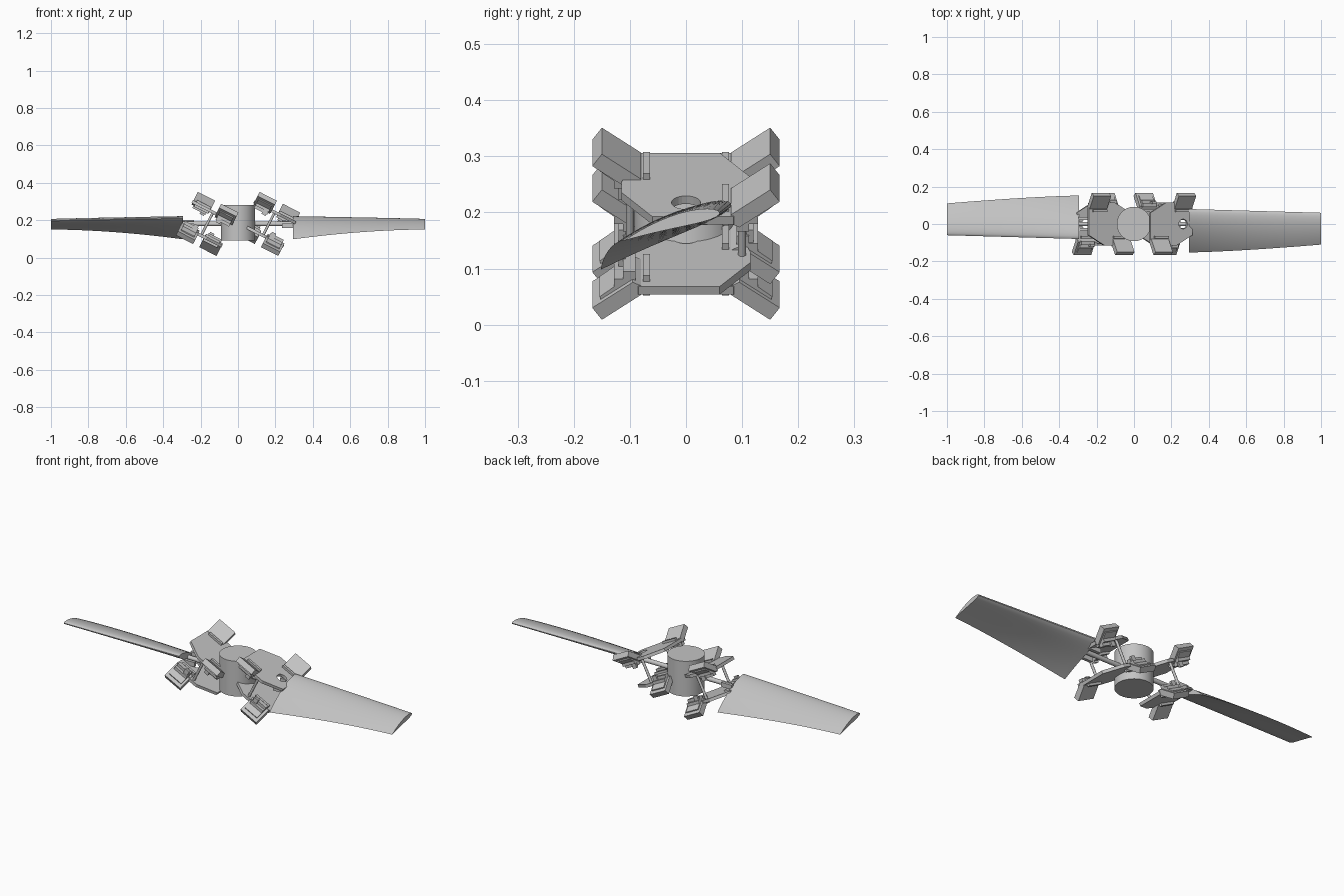
import bpy, bmesh, math
from mathutils import Vector, Matrix

cube = bpy.data.objects.get("Cube")
if cube:
    bpy.data.objects.remove(cube, do_unlink=True)

grey = bpy.data.materials.new("light_grey")
grey.use_nodes = True
COLOUR = (0.55, 0.55, 0.55, 1)
grey.diffuse_color = COLOUR
grey.node_tree.nodes["Principled BSDF"].inputs["Base Color"].default_value = COLOUR

TILT = Matrix.Rotation(math.radians(27), 3, 'Y')
MID = 0.18


def finish(bm, name, place=None, smooth=False):
    if place:
        for v in bm.verts:
            v.co = place(v.co)
    bmesh.ops.recalc_face_normals(bm, faces=bm.faces)
    mesh = bpy.data.meshes.new(name)
    bm.to_mesh(mesh)
    bm.free()
    ob = bpy.data.objects.new(name, mesh)
    bpy.context.collection.objects.link(ob)
    mesh.materials.append(grey)
    if smooth:
        bpy.ops.object.select_all(action='DESELECT')
        ob.select_set(True)
        bpy.context.view_layer.objects.active = ob
        bpy.ops.object.shade_smooth_by_angle(angle=math.radians(35))
    return ob


def extrude(bm, faces, offset):
    geo = bmesh.ops.extrude_face_region(bm, geom=faces)["geom"]
    bmesh.ops.translate(bm, vec=offset, verts=[g for g in geo if isinstance(g, bmesh.types.BMVert)])


def add_profile(bm, points, u0, u1):
    # (v, w) outline swept along u
    face = bm.faces.new([bm.verts.new((u0, v, w)) for v, w in points])
    extrude(bm, [face], (u1 - u0, 0, 0))


def add_box(bm, u0, u1, v0, v1, w0, w1):
    add_profile(bm, [(v0, w0), (v1, w0), (v1, w1), (v0, w1)], u0, u1)


def add_rod(bm, start, end, radius, sides=16):
    a, b = Vector(start), Vector(end)
    turn = (b - a).to_track_quat('Z', 'Y').to_matrix().to_4x4()
    bmesh.ops.create_cone(bm, cap_ends=True, segments=sides, radius1=radius, radius2=radius,
                          depth=(b - a).length, matrix=Matrix.Translation((a + b) / 2) @ turn)


# hub drum
bm = bmesh.new()
add_rod(bm, (0, 0, 0.09), (0, 0, 0.28), 0.092, 48)
finish(bm, "hub", smooth=True)


# tilted clamp plate with a round hole
OUTLINE = [(-.125, -.085), (-.125, .06), (-.03, .115), (.01, .115),
           (.125, .085), (.125, -.06), (.03, -.115), (-.01, -.115)]


def plate(name, place):
    bm = bmesh.new()
    rim = [(.07 + .026 * math.cos(i * math.tau / 24), .026 * math.sin(i * math.tau / 24)) for i in range(24)]
    edges = []
    for loop in (OUTLINE, rim):
        vs = [bm.verts.new((u, v, .062)) for u, v in loop]
        edges += [bm.edges.new((vs[i - 1], vs[i])) for i in range(len(vs))]
    bmesh.ops.triangle_fill(bm, use_beauty=True, edges=edges)
    extrude(bm, bm.faces[:], (0, 0, .016))
    # the outline faces stay flat, so the triangles can merge
    bmesh.ops.dissolve_limit(bm, angle_limit=.01, verts=bm.verts, edges=bm.edges)
    finish(bm, name, place)


# flared pad with stepped blocks
def pad(name, place):
    bm = bmesh.new()
    slab = [(-.08, .08), (-.15, .13), (-.167, .106), (-.095, .055), (-.08, .062)]
    add_profile(bm, slab, -.122, -.018)
    under = [(-.09, .066), (-.148, .105), (-.154, .090), (-.128, .070), (-.128, .055),
             (-.112, .055), (-.112, .040), (-.09, .040)]
    add_profile(bm, under, -.110, -.030)
    # clip bar beside the pad
    add_box(bm, -.105, -.02, -.077, -.064, .05, .09)
    add_box(bm, -.06, -.035, -.12, -.108, .03, .075)
    finish(bm, name, place)


for s, side in ((1, "left"), (-1, "right")):
    def frame(co, s=s):
        return Vector((s * .165, 0, MID)) + TILT @ Vector((co.x, s * co.y, co.z))

    for k, level in ((1, "upper"), (-1, "lower")):
        def level_frame(co, k=k, frame=frame):
            return frame(Vector((k * co.x, co.y, k * co.z)))

        plate(f"{side}_{level}_plate", level_frame)
        for q, end in ((1, "first"), (-1, "second")):
            def pad_frame(co, q=q, level_frame=level_frame):
                return level_frame(Vector((q * co.x, q * co.y, co.z)))
            pad(f"{side}_{level}_{end}_pad", pad_frame)

    # rods joining the two plates
    bm = bmesh.new()
    for v in (-.1, .1):
        add_rod(bm, (0, v, -.07), (0, v, .07), .007)
    finish(bm, f"{side}_tie_rods", frame, smooth=True)

    # blade shaft and lugs
    bm = bmesh.new()
    add_rod(bm, (s * .05, 0, MID), (s * .31, 0, MID), .012)
    for y in (-.03, .03):
        add_box(bm, s * .235, s * .3, y - .008, y + .008, MID - .012 + y / 3, MID + .012 + y / 3)
    finish(bm, f"{side}_blade_shaft", smooth=True)

    # twisted, tapered blade lofted from wing sections
    bm = bmesh.new()
    rings = []
    STEPS, N = 20, 14
    for i in range(STEPS + 1):
        t = i / STEPS
        lead = Vector((0, .08 - .02 * t, .2 + .016 * (1 - t)))
        trail = Vector((0, -.152 + .042 * t ** 1.4, .15 - .052 * (1 - t) ** 1.8))
        chord = trail - lead
        up = Vector((0, -chord.z, chord.y)).normalized()
        if up.z < 0:
            up = -up
        size = chord.length
        ring = []
        for j in range(2 * N):
            a = math.pi * j / N
            c = (1 - math.cos(a)) / 2
            thick = .7 * (.2969 * math.sqrt(c) - .126 * c - .3516 * c ** 2 + .2843 * c ** 3 - .1036 * c ** 4)
            h = .16 * c * (1 - c) + (thick if j <= N else -thick)
            p = lead + chord * c + up * h * size
            ring.append(bm.verts.new((s * (.295 + .705 * t), s * p.y, p.z)))
        rings.append(ring)
    for r0, r1 in zip(rings, rings[1:]):
        for j in range(2 * N):
            bm.faces.new((r0[j - 1], r0[j], r1[j], r1[j - 1]))
    bm.faces.new(rings[0])
    bm.faces.new(rings[-1])
    finish(bm, f"{side}_blade", smooth=True)
